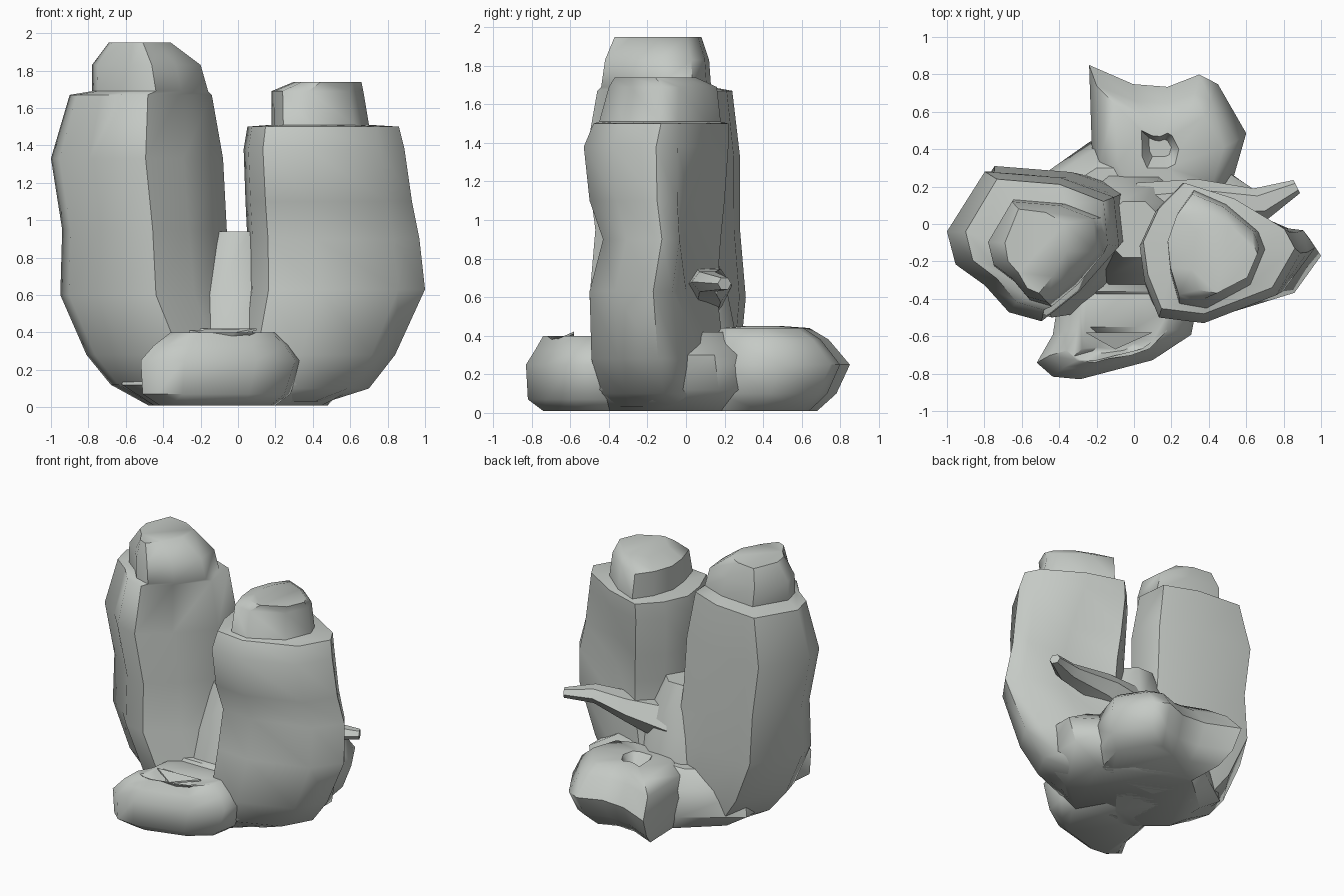
import bpy, bmesh, math
from mathutils import Vector

cube = bpy.data.objects.get("Cube")
if cube:
    bpy.data.objects.remove(cube)

stone = bpy.data.materials.new("pale grey stone")
stone.use_nodes = True
GREY = (0.56, 0.59, 0.56, 1)
stone.diffuse_color = GREY
stone.node_tree.nodes["Principled BSDF"].inputs["Base Color"].default_value = GREY


def skin(name, rings, angle=50):
    """Bridge equal rings of points, close both ends and shade smoothly."""
    bm = bmesh.new()
    loops = [[bm.verts.new(p) for p in ring] for ring in rings]
    for low, high in zip(loops, loops[1:]):
        for i in range(len(low)):
            j = (i + 1) % len(low)
            bm.faces.new((low[i], low[j], high[j], high[i]))
    bm.faces.new(loops[0])
    bm.faces.new(loops[-1])
    bmesh.ops.recalc_face_normals(bm, faces=bm.faces)
    mesh = bpy.data.meshes.new(name)
    bm.to_mesh(mesh)
    bm.free()
    mesh.materials.append(stone)
    ob = bpy.data.objects.new(name, mesh)
    bpy.context.collection.objects.link(ob)
    bpy.ops.object.select_all(action="DESELECT")
    ob.select_set(True)
    bpy.context.view_layer.objects.active = ob
    bpy.ops.object.shade_smooth_by_angle(angle=math.radians(angle))
    return ob


def stack(name, plan, levels, dents=()):
    """Fit a unit plan into the box (z, x0, x1, y0, y1) of each level.
    An optional last value pushes the dented corners forward."""
    rings = []
    for z, x0, x1, y0, y1, *dent in levels:
        push = dent[0] if dent else 0
        rings.append([(x0 + u * (x1 - x0),
                       y0 + v * (y1 - y0) - (push if i in dents else 0), z)
                      for i, (u, v) in enumerate(plan)])
    return skin(name, rings)


# Tall column with a stepped head
stack("tall_column",
      [(0, .6), (.05, .38), (.22, .24), (.36, .06), (.55, 0), (.77, .2),
       (1, .5), (.97, .83), (.66, .96), (.22, 1)],
      [(.01, -.48, .1, -.35, .22), (.12, -.68, .15, -.42, .25),
       (.28, -.81, .1, -.48, .28), (.6, -.95, -.02, -.5, .31),
       (.95, -.94, -.06, -.47, .28), (1.33, -1, -.08, -.52, .28),
       (1.67, -.9, -.14, -.46, .24), (1.69, -.78, -.16, -.44, .13),
       (1.83, -.78, -.2, -.42, .12), (1.95, -.69, -.36, -.37, .08)])

# Short column, hollowed at the back below its shoulder
stack("short_column",
      [(0, .55), (.1, .8), (.27, 1), (.6, .88), (.93, .65), (1, .5),
       (.85, .2), (.4, 0), (.12, .04), (.03, .3)],
      [(.03, 0, .48, -.4, .2), (.1, -.05, .7, -.45, .22),
       (.28, 0, .84, -.49, .2), (.63, .05, 1, -.5, .16, .08),
       (.9, .05, .97, -.43, .18, .12), (1.1, .04, .93, -.5, .2, .1),
       (1.38, .03, .89, -.53, .22), (1.5, .05, .86, -.48, .22),
       (1.51, .18, .7, -.45, .18), (1.69, .18, .67, -.4, .16),
       (1.74, .3, .66, -.37, .05)], dents=(3,))

# Core that makes the saddle between the columns
octagon = [(.3, 0), (.7, 0), (1, .3), (1, .7), (.7, 1), (.3, 1), (0, .7), (0, .3)]
stack("saddle", octagon,
      [(.02, -.4, .4, -.4, .3), (.3, -.36, .36, -.36, .28),
       (.6, -.3, .3, -.27, .22), (.94, -.15, .15, -.18, .12)])

# Broad foot under everything
stack("foot", octagon,
      [(.01, -.45, .45, -.4, .4), (.12, -.62, .66, -.46, .44),
       (.3, -.6, .7, -.44, .4), (.42, -.5, .5, -.36, .3)])

# Front lobe with a shallow hollow on top
stack("front_lobe",
      [(0, .13), (.1, .02), (.27, 0), (.72, .15), (.96, .35), (1, .6),
       (.8, 1), (.2, 1), (.13, .6), (.1, .35)],
      [(.01, -.42, .2, -.74, -.2), (.07, -.51, .28, -.82, -.18),
       (.25, -.52, .34, -.83, -.15), (.33, -.45, .28, -.78, -.18),
       (.4, -.36, .2, -.74, -.25), (.4, -.32, .1, -.73, -.55),
       (.33, -.22, 0, -.69, -.6)])

# Thin flap over the hollow
skin("front_flap", [[Vector(p) + Vector((0, 0, dz)) for p in
                     ((-.26, -.58, .4), (.1, -.58, .41), (-.1, -.67, .37))]
                    for dz in (0, .012)])

# Back lobe, pointed at one corner, with a small hollow
stack("back_lobe",
      [(0, 1), (.28, .86), (.5, .84), (.7, .93), (.82, .86), (1, .5),
       (.9, .1), (.7, 0), (.15, 0), (.02, .3)],
      [(.01, -.18, .48, .1, .68), (.1, -.22, .56, .1, .78),
       (.25, -.24, .6, .12, .85), (.38, -.2, .55, .15, .74),
       (.44, -.1, .48, .18, .64), (.45, .04, .24, .3, .5),
       (.37, .08, .2, .36, .46)])

# Flat-tipped spur growing out of the back of the saddle
spur = []
for x, y, z, wide, tall in ((.08, .08, .62, .14, .16), (.4, .12, .66, .12, .1),
                            (.68, .11, .68, .08, .06), (.87, .2, .67, .035, .035)):
    spur.append([(x - .5 * wide * math.cos(a), y + wide * math.cos(a),
                  z + tall * math.sin(a))
                 for a in (math.tau * i / 6 for i in range(6))])
skin("spur", spur)
